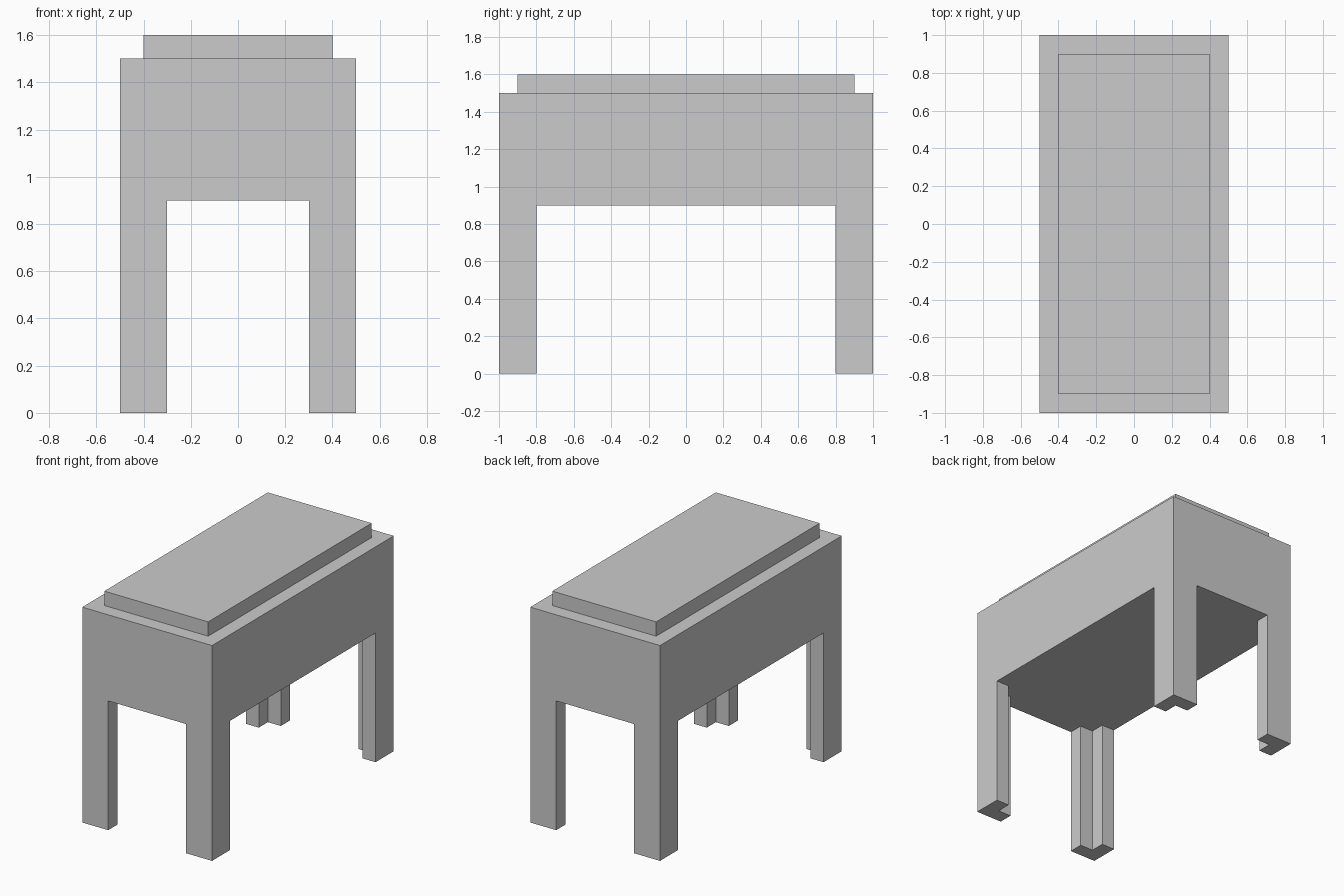
import bpy, bmesh

if "Cube" in bpy.data.objects:
    bpy.data.objects.remove(bpy.data.objects["Cube"])


def prism(name, outline, z0, z1):
    """Extrude a counter-clockwise xy outline from z0 to z1."""
    bm = bmesh.new()
    base = bm.faces.new([bm.verts.new((x, y, z0)) for x, y in outline])
    top = bmesh.ops.extrude_face_region(bm, geom=[base], use_keep_orig=True)["geom"]
    for v in top:
        if isinstance(v, bmesh.types.BMVert):
            v.co.z = z1
    bmesh.ops.recalc_face_normals(bm, faces=bm.faces)
    mesh = bpy.data.meshes.new(name)
    bm.to_mesh(mesh)
    bm.free()
    obj = bpy.data.objects.new(name, mesh)
    bpy.context.collection.objects.link(obj)
    return obj


def rect(hx, hy):
    return [(-hx, -hy), (hx, -hy), (hx, hy), (-hx, hy)]


# Solid body and raised top panel
prism("body", rect(0.5, 1.0), 0.9, 1.5)
prism("top_panel", rect(0.4, 0.9), 1.5, 1.6)

# Four L-section corner legs, notch facing inwards
leg = [(0.5, 1.0), (0.3, 1.0), (0.3, 0.9), (0.4, 0.9), (0.4, 0.8), (0.5, 0.8)]
for sx, side in ((-1, "left"), (1, "right")):
    for sy, end in ((-1, "front"), (1, "back")):
        prism(f"{end}_{side}_leg", [(sx * x, sy * y) for x, y in leg], 0.0, 0.9)
